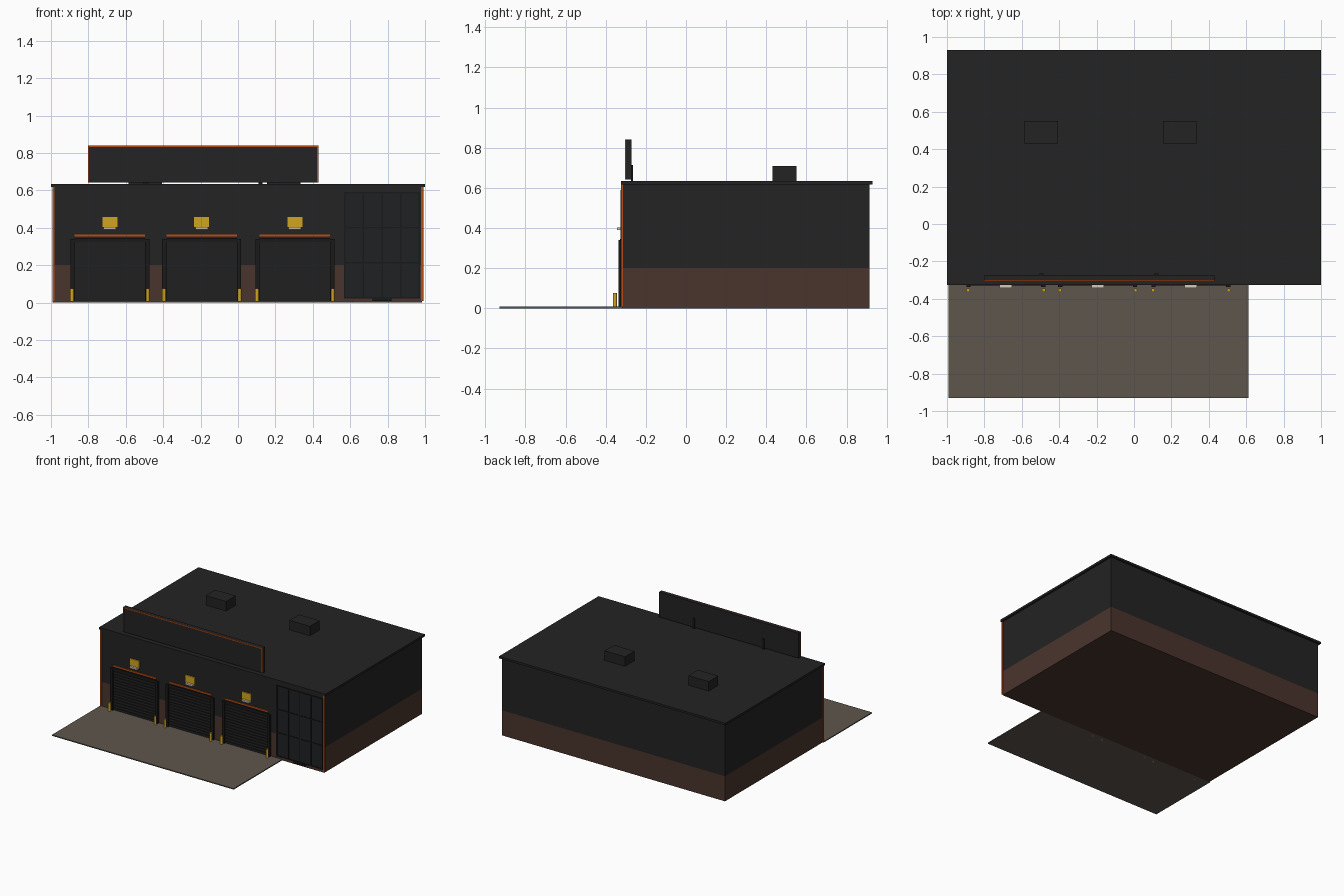
import bpy
import bmesh
from mathutils import Matrix, Vector

if "Cube" in bpy.data.objects:
    bpy.data.objects.remove(bpy.data.objects["Cube"])


def srgb(hex_code):
    vals = [int(hex_code[i:i + 2], 16) / 255 for i in (0, 2, 4)]
    return [v / 12.92 if v <= 0.04045 else ((v + 0.055) / 1.055) ** 2.4 for v in vals]


def material(name, hex_code):
    mat = bpy.data.materials.new(name)
    mat.use_nodes = True
    color = (*srgb(hex_code), 1)
    mat.diffuse_color = color
    mat.node_tree.nodes["Principled BSDF"].inputs["Base Color"].default_value = color
    return mat


CHARCOAL = material("charcoal cladding", "232323")
BROWN = material("brown masonry", "4a342c")
BLACK = material("black metal", "191919")
SHUTTER = material("shutter grey", "202021")
GLASS = material("dark glass", "1f2122")
ORANGE = material("orange trim", "b84c14")
YELLOW = material("safety yellow", "d0a520")
CONCRETE = material("concrete", "5e564d")
LAMP = material("lamp cream", "dccbb8")


def finish(name, bm, mat):
    mesh = bpy.data.meshes.new(name)
    bm.to_mesh(mesh)
    bm.free()
    mesh.materials.append(mat)
    obj = bpy.data.objects.new(name, mesh)
    bpy.context.collection.objects.link(obj)
    return obj


def boxes(name, mat, *extents):
    """One object from boxes given as (x0, x1, y0, y1, z0, z1)."""
    bm = bmesh.new()
    for x0, x1, y0, y1, z0, z1 in extents:
        center = Vector(((x0 + x1) / 2, (y0 + y1) / 2, (z0 + z1) / 2))
        size = Matrix.Diagonal((x1 - x0, y1 - y0, z1 - z0, 1))
        bmesh.ops.create_cube(bm, size=1, matrix=Matrix.Translation(center) @ size)
    return finish(name, bm, mat)


def post(name, mat, x, y, radius, z0, z1):
    bm = bmesh.new()
    bmesh.ops.create_cone(bm, cap_ends=True, segments=12, radius1=radius, radius2=radius,
                          depth=z1 - z0, matrix=Matrix.Translation((x, y, (z0 + z1) / 2)))
    return finish(name, bm, mat)


FRONT, BACK, SIDE = -0.318, 0.915, 0.985
BASE, EAVE, ROOF = 0.2, 0.617, 0.634

# Shell
boxes("masonry_base", BROWN, (-SIDE, SIDE, FRONT, BACK, 0, BASE))
boxes("upper_walls", CHARCOAL, (-SIDE, SIDE, FRONT, BACK, BASE, EAVE))
boxes("roof_slab", CHARCOAL, (-1, 1, -0.325, 0.93, EAVE, ROOF))
boxes("forecourt", CONCRETE, (-0.993, 0.613, -0.93, FRONT, 0, 0.008))
for label, x in (("right", -0.987), ("left", 0.985)):
    boxes(label + "_corner_trim", ORANGE, (x - 0.006, x + 0.006, -0.323, -0.314, 0.008, EAVE))

# Rooftop units
for label, x in (("right", -0.496), ("left", 0.244)):
    boxes(label + "_roof_unit", CHARCOAL, (x - 0.09, x + 0.09, 0.43, 0.55, ROOF, 0.71))

# Rooftop sign board with edging and rear braces
SX0, SX1, SZ0, SZ1, EDGE = -0.803, 0.43, 0.641, 0.84, 0.007
boxes("sign_board", CHARCOAL, (SX0, SX1, -0.3, -0.272, SZ0, SZ1))
boxes("sign_edging", ORANGE,
      (SX0, SX1, -0.305, -0.3, SZ1 - EDGE, SZ1),
      (SX0, SX0 + EDGE, -0.305, -0.3, SZ0, SZ1 - EDGE),
      (SX1 - EDGE, SX1, -0.305, -0.3, SZ0, SZ1 - EDGE))
boxes("sign_braces", BLACK, *[(x - 0.01, x + 0.01, -0.275, -0.264, ROOF, 0.715)
                              for x in (-0.495, 0.12)])

# Three service bays
HALF, OUTER, HEAD = 0.188, 0.211, 0.325
for label, x in (("right", -0.685), ("middle", -0.194), ("left", 0.304)):
    boxes(label + "_shutter", SHUTTER, (x - HALF, x + HALF, -0.322, FRONT, 0.008, HEAD))
    slats = 14
    pitch = (HEAD - 0.012) / slats
    boxes(label + "_shutter_slats", SHUTTER,
          *[(x - HALF, x + HALF, -0.327, -0.322, 0.01 + i * pitch, 0.01 + (i + 0.75) * pitch)
            for i in range(slats)])
    boxes(label + "_bay_frame", BLACK,
          (x - OUTER, x - HALF, -0.336, FRONT, 0.008, 0.34),
          (x + HALF, x + OUTER, -0.336, FRONT, 0.008, 0.34),
          (x - HALF, x + HALF, -0.33, FRONT, HEAD, 0.346))
    boxes(label + "_bay_strip", ORANGE, (x - HALF, x + HALF, -0.325, FRONT, 0.352, 0.364))
    boxes(label + "_bay_plate", YELLOW, (x - 0.04, x + 0.04, -0.326, FRONT, 0.403, 0.458))
    boxes(label + "_bay_lamp", LAMP, (x - 0.034, x + 0.034, -0.343, FRONT, 0.39, 0.403))
    for side, offset in (("outer", -0.202), ("inner", 0.202)):
        post(label + "_" + side + "_bollard", YELLOW, x + offset, -0.354, 0.01, 0.0, 0.075)

# Glazed entrance with a mullion grid
GX0, GX1, GZ0, GZ1, BAR = 0.566, 0.974, 0.022, 0.59, 0.004
boxes("entrance_glass", GLASS, (GX0, GX1, -0.321, FRONT, GZ0, GZ1))
columns = [GX0 + BAR + i * (GX1 - GX0 - 2 * BAR) / 4 for i in range(5)]
rows = [GZ0 + BAR + i * (GZ1 - GZ0 - 2 * BAR) / 3 for i in range(4)]
boxes("entrance_mullions", BLACK,
      *[(x - BAR, x + BAR, -0.326, FRONT, GZ0, GZ1) for x in columns],
      *[(GX0, GX1, -0.325, FRONT, z - BAR, z + BAR) for z in rows])
boxes("entrance_threshold", BLACK, (0.72, 0.82, -0.327, FRONT, 0.008, GZ0))
